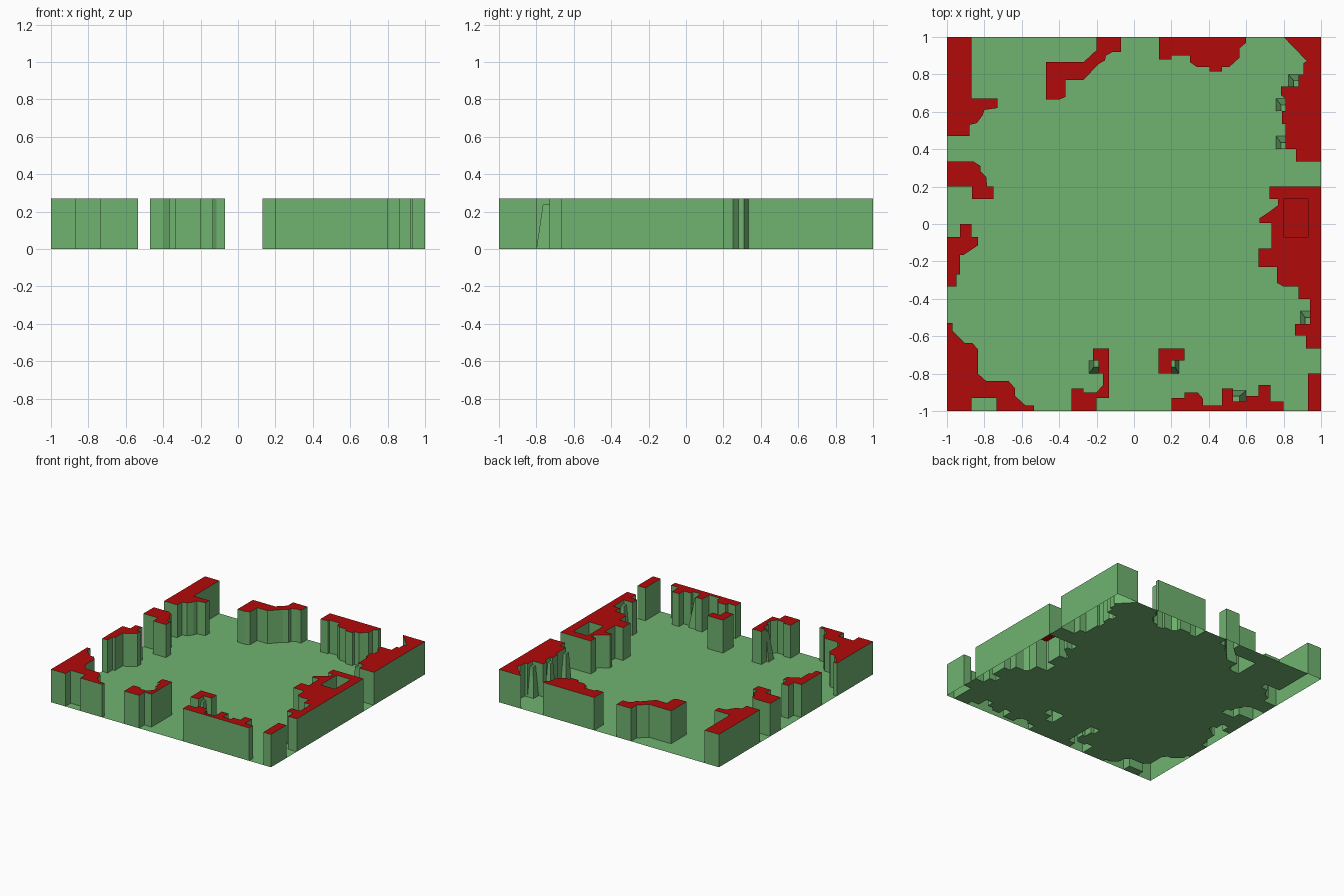
import bpy
from mathutils import Vector
from mathutils.geometry import delaunay_2d_cdt, area_tri

if "Cube" in bpy.data.objects:
    bpy.data.objects.remove(bpy.data.objects["Cube"])

H = 0.27          # wall height
PIT = 0.13        # height of the sunken roof


def material(name, rgb):
    m = bpy.data.materials.new(name)
    m.diffuse_color = (*rgb, 1)
    m.use_nodes = True
    m.node_tree.nodes["Principled BSDF"].inputs["Base Color"].default_value = m.diffuse_color
    return m


GREEN = material("green", (0.16, 0.45, 0.16))
RED = material("red", (0.45, 0.003, 0.003))
footprints = []


def rect(x0, y0, x1, y1):
    return [(x0, y0), (x1, y0), (x1, y1), (x0, y1)]


def ccw(p):
    a = sum(p[i - 1][0] * p[i][1] - p[i][0] * p[i - 1][1] for i in range(len(p)))
    return p if a > 0 else p[::-1]


def sheet(outline, holes=()):
    """Triangulated flat area of the outline minus the holes."""
    pts, polys = [], []
    for loop in [outline, *holes]:
        polys.append(list(range(len(pts), len(pts) + len(loop))))
        pts += [Vector(p) for p in ccw(loop)]
    v, _, f, _, _, src = delaunay_2d_cdt(pts, [], polys, 0, 1e-4)
    tris = [tuple(t) for t, s in zip(f, src) if list(s) == [0]
            and area_tri(*[v[i] for i in t]) > 1e-7]
    return [tuple(p) for p in v], tris


class Part:
    def __init__(self):
        self.v, self.f, self.m = [], [], []

    def flat(self, z, mat, outline, holes=()):
        v, tris = sheet(outline, holes)
        n = len(self.v)
        self.v += [(x, y, z) for x, y in v]
        self.f += [[i + n for i in t] for t in tris]
        self.m += [mat] * len(tris)

    def band(self, lower, z0, upper, z1, inward=False):
        n, k = len(self.v), len(lower)
        self.v += [(x, y, z0) for x, y in lower] + [(x, y, z1) for x, y in upper]
        for i in range(k):
            j = (i + 1) % k
            q = [n + i, n + j, n + k + j, n + k + i]
            self.f.append(q[::-1] if inward else q)
            self.m.append(0)

    def make(self, name):
        me = bpy.data.meshes.new(name)
        me.from_pydata(self.v, [], self.f)
        me.materials.append(GREEN)
        me.materials.append(RED)
        for p, m in zip(me.polygons, self.m):
            p.material_index = m
        ob = bpy.data.objects.new(name, me)
        bpy.context.collection.objects.link(ob)


def cliff(name, outline, pit=None):
    """Open-bottomed cliff: green sides, red top, optional sunken roof."""
    outline = ccw(outline)
    footprints.append(outline)
    part = Part()
    part.band(outline, 0, outline, H)
    part.flat(H, 1, outline, [pit] if pit else [])
    if pit:
        part.band(pit, PIT, pit, H, inward=True)
        part.flat(PIT, 1, pit)
    part.make(name)


def slope(name, cx, cy, dx, dy):
    """Steep rubble slope leaning into a wall corner at (cx, cy)."""
    base = ccw(rect(cx, cy, cx + dx, cy + dy))
    top = ccw(rect(cx, cy, cx + dx / 2, cy + dy / 2))
    part = Part()
    part.band(base, 0, top, H * 0.88)
    part.flat(H * 0.88, 0, top)
    part.make(name)


# Left side cliffs
cliff("cliff_back_left", [
    (-1, 1), (-.87, 1), (-.87, .67), (-.73, .67), (-.73, .62), (-.80, .61),
    (-.81, .58), (-.84, .54), (-.88, .53), (-.88, .47), (-1, .47)])
cliff("cliff_left_upper", [
    (-1, .335), (-.86, .335), (-.82, .31), (-.82, .28), (-.79, .25), (-.785, .20),
    (-.75, .20), (-.75, .135), (-.865, .135), (-.865, .20), (-1, .20)])
cliff("cliff_left_lower", [
    (-.93, 0), (-.87, 0), (-.87, -.07), (-.835, -.07), (-.835, -.115), (-.91, -.165),
    (-.93, -.165), (-.93, -.27), (-.95, -.27), (-.95, -.335), (-1, -.335),
    (-1, -.07), (-.93, -.07)])
cliff("cliff_front_left", [
    (-1, -.53), (-.97, -.53), (-.97, -.57), (-.905, -.635), (-.865, -.635),
    (-.835, -.67), (-.835, -.80), (-.79, -.84), (-.67, -.84), (-.635, -.88),
    (-.635, -.92), (-.58, -.97), (-.535, -.97), (-.535, -1), (-.735, -1),
    (-.735, -.93), (-.87, -.93), (-.87, -1), (-1, -1)])

# Front cliffs
cliff("cliff_front_hook", [
    (-.335, -.88), (-.27, -.88), (-.27, -.90), (-.20, -.90), (-.165, -.86),
    (-.165, -.80), (-.19, -.80), (-.19, -.73), (-.22, -.73), (-.22, -.665),
    (-.135, -.665), (-.135, -.93), (-.20, -.93), (-.20, -1), (-.335, -1)])
cliff("pillar_front", [
    (.13, -.665), (.27, -.665), (.27, -.73), (.20, -.73), (.20, -.80), (.13, -.80)])
cliff("cliff_front_right", [
    (.20, -.93), (.27, -.93), (.27, -.90), (.34, -.90), (.37, -.935), (.37, -.97),
    (.47, -.97), (.47, -.88), (.53, -.88), (.53, -.95), (.60, -.95), (.60, -.92),
    (.665, -.92), (.665, -.86), (.73, -.86), (.73, -.95), (.80, -.95), (.80, -1), (.20, -1)])
cliff("corner_block", rect(.93, -1, 1, -.80))

# Right side cliffs, the lower one with a sunken roof
cliff("cliff_right_lower", [
    (.725, .20), (1, .20), (1, -.665), (.92, -.665), (.92, -.595), (.86, -.595),
    (.86, -.535), (.94, -.535), (.94, -.40), (.88, -.40), (.88, -.335), (.80, -.335),
    (.765, -.315), (.765, -.23), (.665, -.23), (.665, -.13), (.735, -.13), (.735, .005),
    (.67, .005), (.67, .03), (.73, .07), (.77, .10), (.77, .135), (.725, .135)],
    pit=rect(.80, -.07, .93, .135))
cliff("cliff_right_upper", [
    (.80, 1), (1, 1), (1, .335), (.865, .335), (.865, .40), (.81, .40), (.81, .535),
    (.79, .535), (.79, .605), (.81, .605), (.81, .67), (.785, .69), (.785, .735),
    (.88, .735), (.88, .80), (.905, .80), (.905, .86), (.925, .87)])

# Back cliffs
cliff("cliff_back_right", [
    (.135, 1), (.60, 1), (.60, .97), (.565, .94), (.565, .89), (.51, .84), (.47, .84),
    (.47, .815), (.405, .815), (.405, .84), (.335, .84), (.30, .865), (.30, .90),
    (.20, .90), (.20, .88), (.135, .88)])
cliff("cliff_back_middle", [
    (-.20, 1), (-.07, 1), (-.07, .92), (-.115, .92), (-.15, .90), (-.155, .875),
    (-.19, .855), (-.27, .77), (-.365, .77), (-.365, .68), (-.40, .665),
    (-.47, .665), (-.47, .865), (-.27, .865), (-.20, .93)])

# Steep slopes in the wall corners
for i, (x, y, dx, dy) in enumerate([
        (.88, .735, -.055, .065), (.81, .605, -.05, .065), (.81, .40, -.05, .07),
        (.94, -.535, -.05, .07), (-.19, -.73, -.05, -.07), (.20, -.73, .04, -.07),
        (.53, -.95, .07, .06)]):
    slope(f"slope_{i + 1}", x, y, dx, dy)

# Ground sheet, open beneath the cliffs
ground = Part()
ground.flat(0, 0, rect(-1, -1, 1, 1), footprints)
ground.make("ground")
